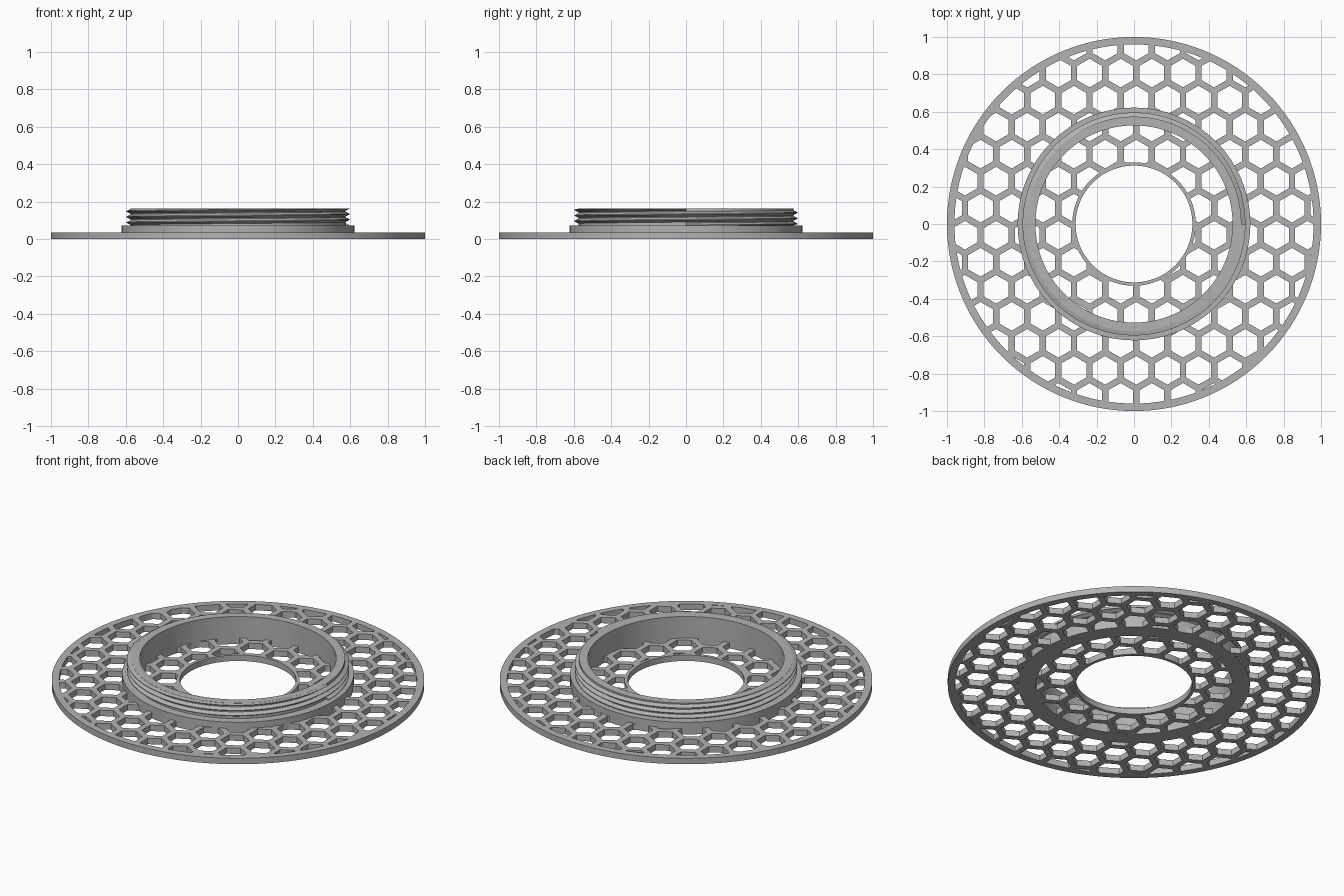
import bpy, bmesh, math

if "Cube" in bpy.data.objects:
    bpy.data.objects.remove(bpy.data.objects["Cube"])

SEG = 128
PLATE_T = 0.035
TOP = 0.163
grey = bpy.data.materials.new("light grey")
grey.diffuse_color = (0.45, 0.45, 0.45, 1)
grey.use_nodes = True
grey.node_tree.nodes["Principled BSDF"].inputs["Base Color"].default_value = grey.diffuse_color


def make(name, bm):
    bmesh.ops.recalc_face_normals(bm, faces=bm.faces)
    me = bpy.data.meshes.new(name)
    bm.to_mesh(me)
    bm.free()
    me.materials.append(grey)
    ob = bpy.data.objects.new(name, me)
    bpy.context.collection.objects.link(ob)
    return ob


def lathe(bm, profile):
    """Revolve a closed (radius, z) profile around the z axis."""
    rings = []
    for i in range(SEG):
        a = 2 * math.pi * i / SEG
        rings.append([bm.verts.new((r * math.cos(a), r * math.sin(a), z)) for r, z in profile])
    n = len(profile)
    for i in range(SEG):
        p, q = rings[i], rings[(i + 1) % SEG]
        for j in range(n):
            k = (j + 1) % n
            bm.faces.new((p[j], q[j], q[k], p[k]))


def tube(bm, r0, r1, z0, z1):
    lathe(bm, [(r0, z0), (r1, z0), (r1, z1), (r0, z1)])


def boolean(ob, cutter, operation):
    """Bake a boolean into ob and remove the cutter."""
    cutter.hide_render = True
    mod = ob.modifiers.new("cut", 'BOOLEAN')
    mod.operation, mod.solver, mod.object = operation, 'EXACT', cutter
    deps = bpy.context.evaluated_depsgraph_get()
    deps.update()
    me = bpy.data.meshes.new_from_object(ob.evaluated_get(deps))
    ob.modifiers.clear()
    ob.data = me
    bpy.data.objects.remove(cutter)


def smooth(ob):
    bpy.ops.object.select_all(action='DESELECT')
    ob.select_set(True)
    bpy.context.view_layer.objects.active = ob
    bpy.ops.object.shade_smooth_by_angle(angle=math.radians(25))


# Honeycomb prisms: pointed hexagons in staggered rows
PITCH, ROW, HEX_R = 0.1665, 0.1445, 0.0765
bm = bmesh.new()
for j in range(-8, 9):
    for i in range(-8, 9):
        cx = 0.012 + (i + (0.5 if j % 2 == 0 else 0)) * PITCH
        cy = -0.06 + j * ROW
        if not 0.2 < math.hypot(cx, cy) < 1.06:
            continue
        lo, hi = [[bm.verts.new((cx + HEX_R * math.sin(k * math.pi / 3),
                                 cy + HEX_R * math.cos(k * math.pi / 3), z))
                   for k in range(6)] for z in (-0.05, 0.1)]
        bm.faces.new(lo)
        bm.faces.new(hi)
        for k in range(6):
            m = (k + 1) % 6
            bm.faces.new((lo[k], lo[m], hi[m], hi[k]))
holes = make("hole_cutter", bm)

# Keep holes only between the solid rims and the collar
bm = bmesh.new()
tube(bm, 0.33, 0.527, -0.03, 0.08)
tube(bm, 0.622, 0.96, -0.03, 0.08)
boolean(holes, make("hole_window", bm), 'INTERSECT')

# Perforated base plate
bm = bmesh.new()
tube(bm, 0.312, 1.0, 0, PLATE_T)
plate = make("honeycomb_plate", bm)
boolean(plate, holes, 'DIFFERENCE')
smooth(plate)

# Stepped collar with the upright neck
bm = bmesh.new()
lathe(bm, [(0.527, PLATE_T), (0.622, PLATE_T), (0.622, 0.072),
           (0.574, 0.072), (0.574, TOP), (0.527, TOP)])
smooth(make("collar", bm))

# Screw thread: triangular section swept along a helix
bm = bmesh.new()
TURNS, LEAD, Z0 = 3, 0.03, 0.073
sections = []
for i in range(TURNS * SEG + 1):
    a = 2 * math.pi * i / SEG
    z = Z0 + LEAD * i / SEG
    sections.append([bm.verts.new((r * math.cos(a), r * math.sin(a),
                                   min(max(z + dz, 0.0725), TOP - 0.0005)))
                     for r, dz in ((0.572, -0.014), (0.596, -0.002),
                                   (0.596, 0.002), (0.572, 0.014))])
for p, q in zip(sections, sections[1:]):
    for j in range(4):
        k = (j + 1) % 4
        bm.faces.new((p[j], q[j], q[k], p[k]))
bm.faces.new(sections[0])
bm.faces.new(sections[-1])
smooth(make("screw_thread", bm))
